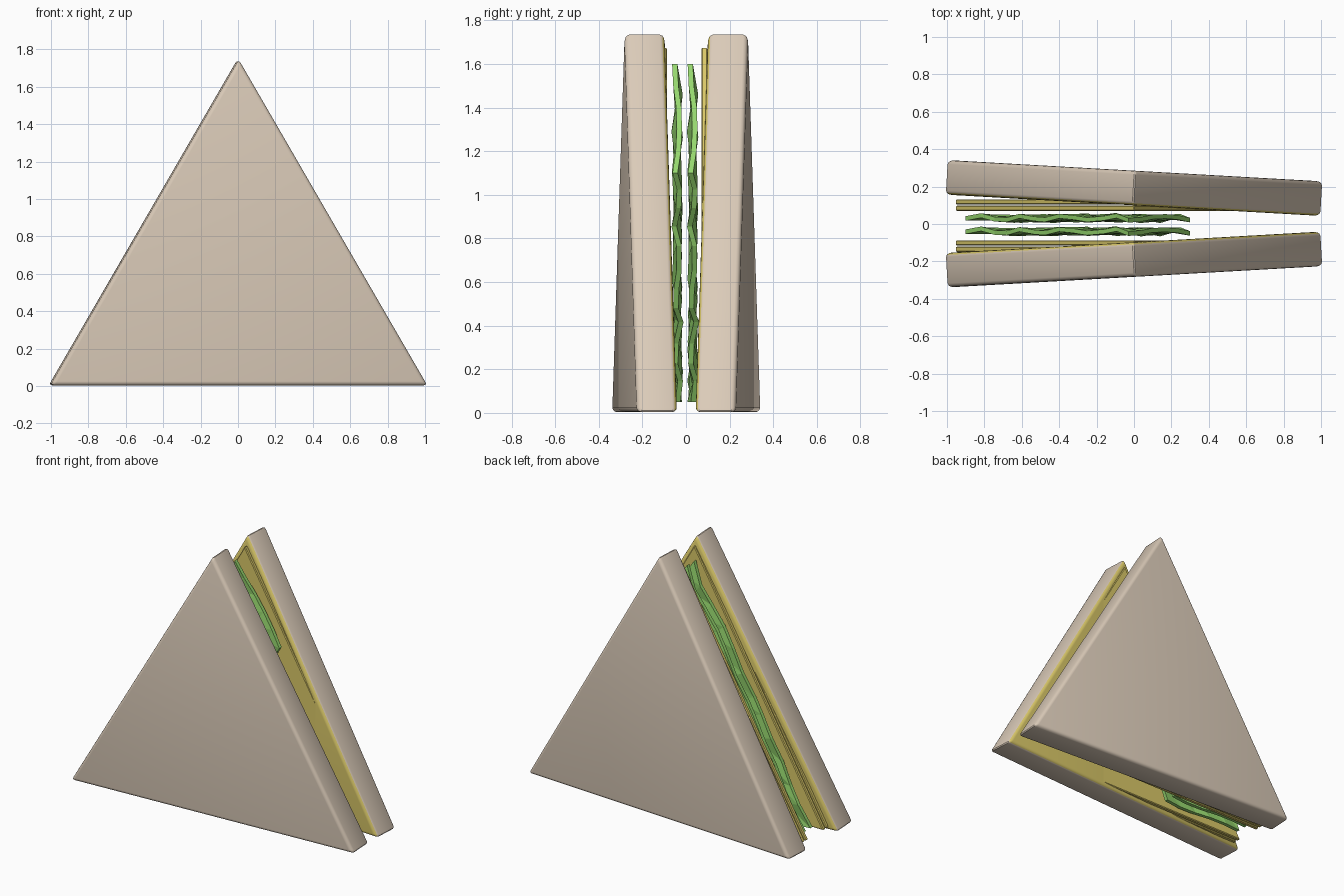
import bpy, bmesh, math, random
from mathutils import Vector, Matrix

if "Cube" in bpy.data.objects:
    bpy.data.objects.remove(bpy.data.objects["Cube"])


def material(name, rgb):
    m = bpy.data.materials.new(name)
    m.diffuse_color = (*rgb, 1)
    m.use_nodes = True
    m.node_tree.nodes["Principled BSDF"].inputs["Base Color"].default_value = m.diffuse_color
    return m


BREAD = material("bread", (0.71, 0.60, 0.485))
YELLOW = material("butter_yellow", (0.70, 0.58, 0.14))
GREEN = material("lettuce_green", (0.31, 0.69, 0.16))


def finish(name, bm, mats, smooth=False):
    bmesh.ops.recalc_face_normals(bm, faces=bm.faces)
    me = bpy.data.meshes.new(name)
    bm.to_mesh(me)
    bm.free()
    for m in mats:
        me.materials.append(m)
    ob = bpy.data.objects.new(name, me)
    bpy.context.collection.objects.link(ob)
    if smooth:
        bpy.ops.object.select_all(action='DESELECT')
        ob.select_set(True)
        bpy.context.view_layer.objects.active = ob
        bpy.ops.object.shade_smooth_by_angle(angle=math.radians(40))
    return ob


def wedge(half, z0, z1, y0, y1, bevel, segments):
    """Triangular prism with rounded edges."""
    bm = bmesh.new()
    face = bm.faces.new([bm.verts.new(p) for p in
                         ((-half, y0, z0), (half, y0, z0), (0, y0, z1))])
    ext = bmesh.ops.extrude_face_region(bm, geom=[face])
    verts = [g for g in ext["geom"] if isinstance(g, bmesh.types.BMVert)]
    bmesh.ops.translate(bm, verts=verts, vec=(0, y1 - y0, 0))
    bmesh.ops.recalc_face_normals(bm, faces=bm.faces)
    bmesh.ops.bevel(bm, geom=list(bm.edges), offset=bevel, segments=segments,
                    profile=0.5, affect='EDGES')
    return bm


# bread slices, opening towards the left, with a spread inner face
for name, side, y in (("back_bread", 1, 0.1925), ("front_bread", -1, -0.19)):
    bm = wedge(1.01, 0.003, 1.745, -0.0925, 0.0925, 0.022, 3)
    bm.normal_update()
    for f in bm.faces:
        f.material_index = 1 if f.normal.y * side < -0.6 else 0
    bm.transform(Matrix.Translation((0, y, 0)) @
                 Matrix.Rotation(-side * math.radians(3.25), 4, 'Z'))
    finish(name, bm, [BREAD, YELLOW], True)

# cheese sheets, two against each slice
for name, y0, y1 in (("back_cheese_inner", 0.07, 0.098), ("back_cheese_outer", 0.104, 0.132),
                     ("front_cheese_inner", -0.115, -0.087), ("front_cheese_outer", -0.149, -0.121)):
    finish(name, wedge(0.955, 0.028, 1.678, y0, y1, 0.005, 1), [YELLOW])


# crinkled lettuce leaves, filling the left part of the wedge
def lettuce(name, y):
    rnd = random.Random(4)
    a, b, c, d = (Vector(p) for p in
                  ((-0.9, 0, 0.05), (-0.03, 0, 1.6), (0.3, 0, 1.1), (-0.3, 0, 0.05)))
    nu, nv, thick = 12, 5, 0.024
    bm = bmesh.new()
    grid = []
    for i in range(nu + 1):
        u, row = i / nu, []
        for j in range(nv + 1):
            v = j / nv
            p = a.lerp(b, u).lerp(d.lerp(c, u), v)
            if 0 < i < nu:
                p.x += rnd.uniform(-0.012, 0.012)
                p.z += rnd.uniform(-0.02, 0.02)
            p.y = y + 0.012 * math.sin(i * 1.9 + j * 1.3) + rnd.uniform(-0.004, 0.004)
            row.append(bm.verts.new(p))
        grid.append(row)
    for i in range(nu):
        for j in range(nv):
            q = (grid[i][j], grid[i + 1][j], grid[i + 1][j + 1], grid[i][j + 1])
            bm.faces.new((q[0], q[1], q[2]))
            bm.faces.new((q[0], q[2], q[3]))
    ext = bmesh.ops.extrude_face_region(bm, geom=list(bm.faces), use_keep_orig=True)
    bmesh.ops.translate(bm, vec=(0, thick, 0), verts=[
        g for g in ext["geom"] if isinstance(g, bmesh.types.BMVert)])
    finish(name, bm, [GREEN])


lettuce("back_lettuce", 0.02)
lettuce("front_lettuce", -0.051)
